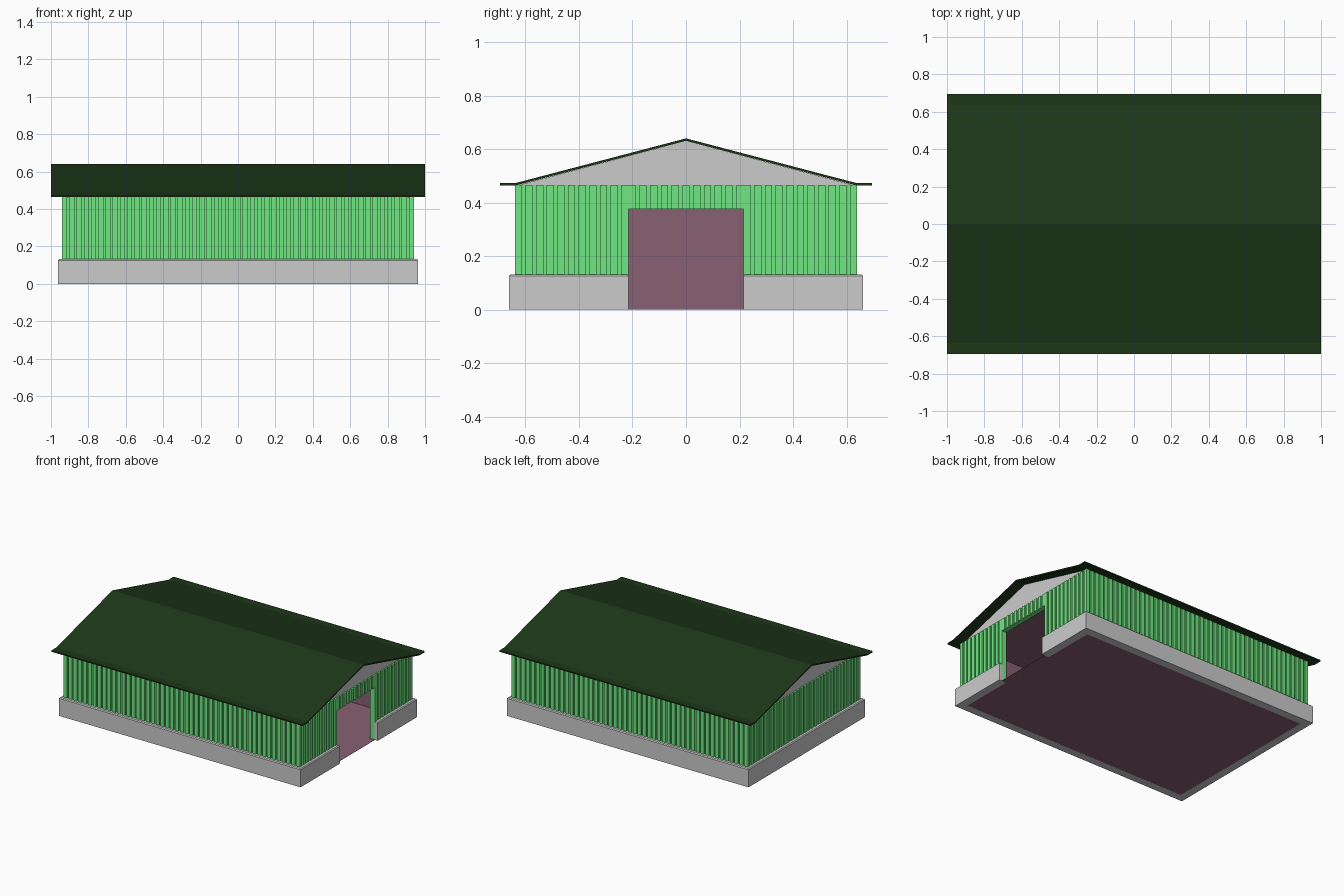
import bpy, bmesh, math

if "Cube" in bpy.data.objects:
    bpy.data.objects.remove(bpy.data.objects["Cube"])

DOOR = 0.215      # half width of doorway
DOOR_TOP = 0.376
EAVE = 0.465


def material(name, rgb):
    m = bpy.data.materials.new(name)
    m.diffuse_color = (*rgb, 1)
    m.use_nodes = True
    m.node_tree.nodes["Principled BSDF"].inputs["Base Color"].default_value = m.diffuse_color
    return m


GREEN = material("green_cladding", (0.16, 0.80, 0.222))
ROOF = material("dark_green", (0.0127, 0.0386, 0.0097))
PURPLE = material("purple_lining", (0.246, 0.117, 0.172))


def prism(name, outline, lo, hi, axis="z", mat=None, top_bevel=0):
    """Extrude an outline: (x, y) along z, or (y, z) along x."""
    place = (lambda p, h: (p[0], p[1], h)) if axis == "z" else (lambda p, h: (h, p[0], p[1]))
    bm = bmesh.new()
    a = [bm.verts.new(place(p, lo)) for p in outline]
    b = [bm.verts.new(place(p, hi)) for p in outline]
    n = len(outline)
    bm.faces.new(a[::-1])
    bm.faces.new(b)
    for i in range(n):
        j = (i + 1) % n
        bm.faces.new((a[i], a[j], b[j], b[i]))
    bmesh.ops.recalc_face_normals(bm, faces=bm.faces)
    if top_bevel:
        rim = [e for e in bm.edges if all(v.co.z > hi - 1e-5 for v in e.verts)]
        bmesh.ops.bevel(bm, geom=rim, offset=top_bevel, segments=1, affect="EDGES")
    mesh = bpy.data.meshes.new(name)
    bm.to_mesh(mesh)
    bm.free()
    ob = bpy.data.objects.new(name, mesh)
    bpy.context.collection.objects.link(ob)
    if mat:
        mesh.materials.append(mat)
    return ob


def rect(x0, x1, y0, y1):
    return [(x0, y0), (x1, y0), (x1, y1), (x0, y1)]


def u_path(x, y):
    """Anticlockwise path round the building from one door jamb to the other."""
    return [(x, DOOR), (x, y), (-x, y), (-x, -y), (x, -y), (x, -DOOR)]


def u_ring(xo, yo, xi, yi):
    return u_path(xo, yo) + u_path(xi, yi)[::-1]


def corrugate(p, q, rib=0.027, depth=0.009):
    """Ribbed line from p to q, with square grooves cut to its left."""
    dx, dy = q[0] - p[0], q[1] - p[1]
    length = math.hypot(dx, dy)
    dx, dy = dx / length, dy / length
    n = round((length - rib) / 0.0385)
    pitch = (length - rib) / n
    pts = [p]
    for i in range(n):
        s, e = i * pitch + rib, (i + 1) * pitch
        for t, d in ((s, 0), (s, depth), (e, depth), (e, 0)):
            pts.append((p[0] + dx * t - dy * d, p[1] + dy * t + dx * d))
    return pts + [q]


# Concrete plinth with doorway gap, and its underside strip
prism("plinth", u_ring(0.962, 0.662, 0.922, 0.622), 0, 0.132, top_bevel=0.006)
prism("plinth_underside", u_ring(0.925, 0.625, 0.904, 0.604), 0, 0.002)

# Corrugated walls, running down to the ground at the jambs
path = u_path(0.94, 0.64)
outer = []
for p, q in zip(path, path[1:]):
    outer += corrugate(p, q)[:-1]
outer.append(path[-1])
prism("corrugated_walls", outer + u_path(0.906, 0.606)[::-1], 0.002, EAVE, mat=GREEN)

# Corrugated panel over the doorway
lintel = corrugate((0.94, -DOOR), (0.94, DOOR)) + [(0.906, DOOR), (0.906, -DOOR)]
prism("wall_over_door", lintel, DOOR_TOP, EAVE, mat=GREEN)

# Purple interior lining: floor, threshold, walls, ceiling
prism("floor", rect(-0.904, 0.904, -0.604, 0.604), 0.0005, 0.002, mat=PURPLE)
prism("threshold", rect(0.904, 0.94, -DOOR, DOOR), 0.0005, 0.002, mat=PURPLE)
prism("inner_walls", u_ring(0.906, 0.606, 0.902, 0.602), 0.002, 0.46, mat=PURPLE)
prism("inner_wall_over_door", rect(0.902, 0.906, -DOOR, DOOR), DOOR_TOP, 0.46, mat=PURPLE)
prism("ceiling", rect(-0.906, 0.906, -0.606, 0.606), 0.456, 0.46, mat=PURPLE)

# Grey gable at each end
for name, x in (("gable_left", -0.928), ("gable_right", 0.908)):
    prism(name, [(-0.635, 0.463), (0.635, 0.463), (0, 0.631)], x, x + 0.02, axis="x")

# Thin folded roof sheet with flat eaves
top = [(-0.695, 0.473), (-0.637, 0.473), (0, 0.64), (0.637, 0.473), (0.695, 0.473)]
prism("roof", top + [(y, z - 0.009) for y, z in top[::-1]], -1, 1, axis="x", mat=ROOF)
